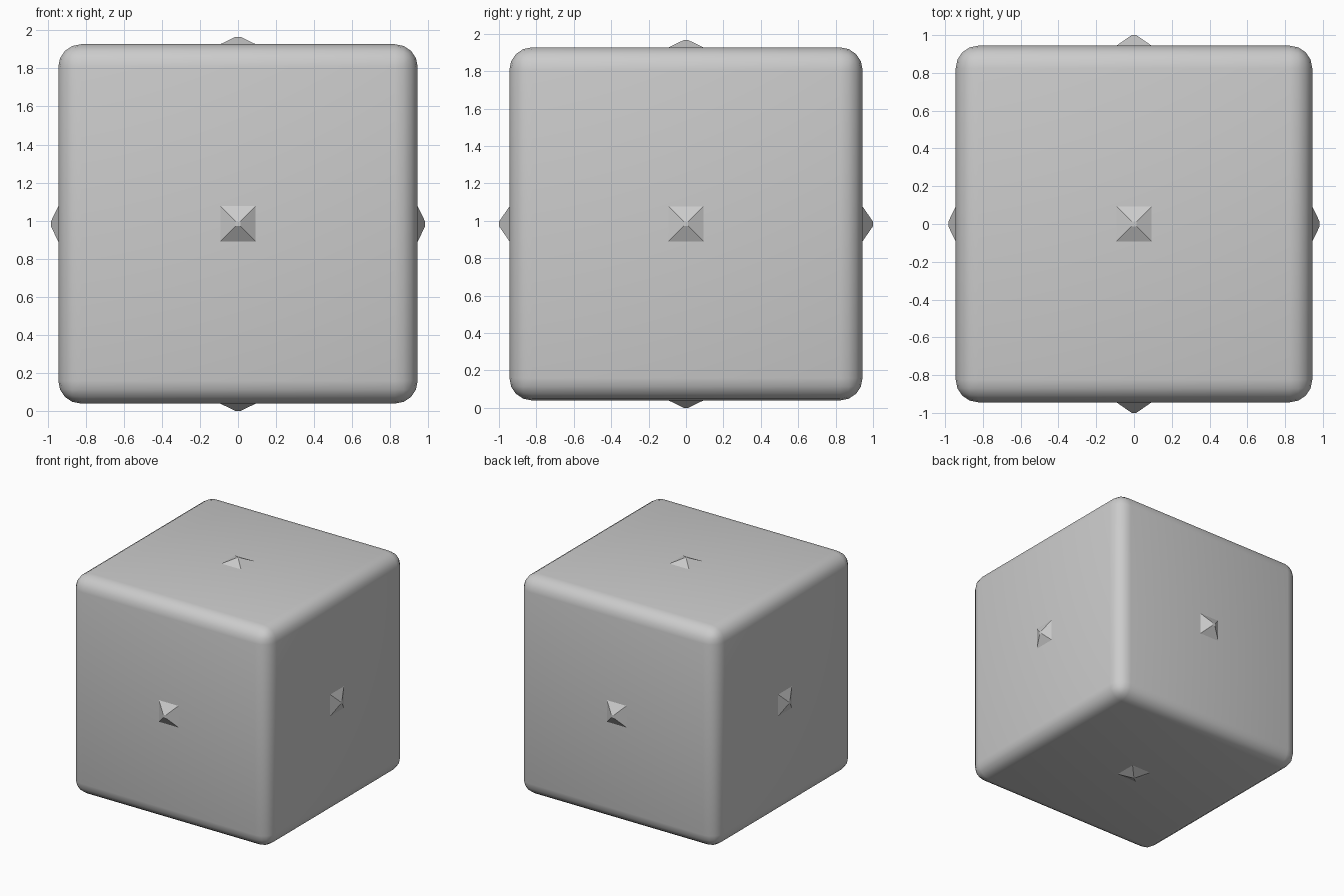
import bpy
import math
from mathutils import Vector

if "Cube" in bpy.data.objects:
    bpy.data.objects.remove(bpy.data.objects["Cube"])

CENTRE = Vector((0, 0, 0.983))
HALF = 0.944

# Rounded cube body
bpy.ops.mesh.primitive_cube_add(size=2 * HALF, location=CENTRE)
body = bpy.context.object
body.name = "rounded_cube_body"
bevel = body.modifiers.new("rounded_edges", 'BEVEL')
bevel.width = 0.12
bevel.segments = 4
bpy.ops.object.modifier_apply(modifier=bevel.name)
bpy.ops.object.shade_smooth()


def stud(name, direction, tip):
    """Low four-sided pyramid with a blunt tip, sunk slightly into a face."""
    sink, base, point = 0.0, 0.093, 0.012
    height = tip - HALF + sink
    d = Vector(direction)
    bpy.ops.mesh.primitive_cone_add(
        vertices=4, radius1=base * math.sqrt(2), radius2=point * math.sqrt(2),
        depth=height)
    obj = bpy.context.object
    obj.name = name
    # Square the base to the axes, then aim it outward
    aim = d.to_track_quat('Z', 'Y').to_matrix().to_4x4()
    turn = aim.copy()
    spin = aim.Rotation(math.radians(45), 4, 'Z')
    obj.data.transform(turn @ spin)
    obj.location = CENTRE + d * (HALF - sink + height / 2)


# One stud in the middle of each face
for axis, label, tip in ((0, "side", 0.983), (1, "front_back", 1.0), (2, "top_bottom", 0.983)):
    for sign, end in ((-1, "a"), (1, "b")):
        direction = [0, 0, 0]
        direction[axis] = sign
        stud(f"{label}_stud_{end}", direction, tip)
